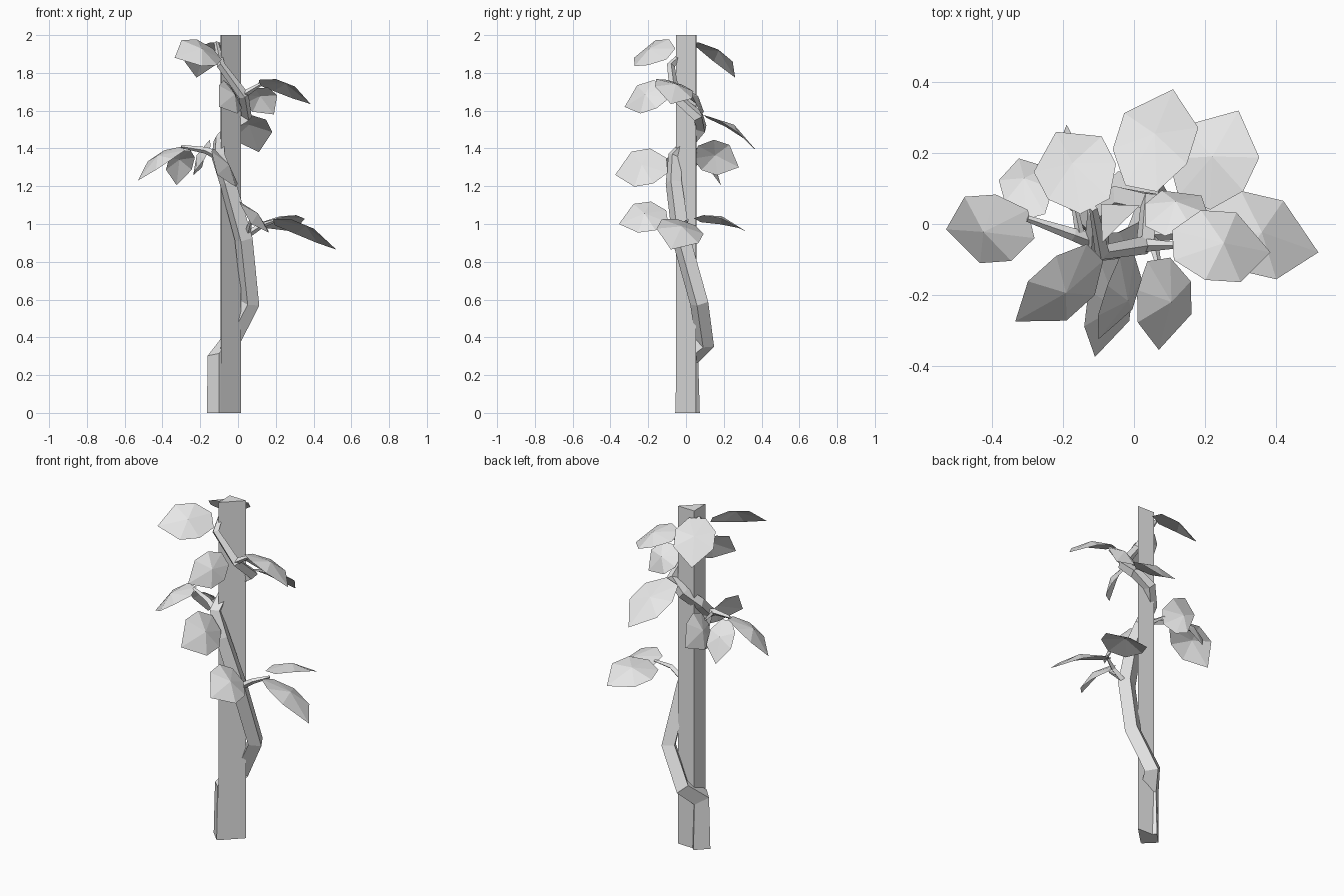
import bpy, bmesh, math
from mathutils import Vector

if "Cube" in bpy.data.objects:
    bpy.data.objects.remove(bpy.data.objects["Cube"])

mat = bpy.data.materials.new("light grey")
mat.diffuse_color = (0.8, 0.8, 0.8, 1)
mat.use_nodes = True
mat.node_tree.nodes["Principled BSDF"].inputs["Base Color"].default_value = mat.diffuse_color


def add(name, bm):
    me = bpy.data.meshes.new(name)
    bm.to_mesh(me)
    bm.free()
    me.materials.append(mat)
    ob = bpy.data.objects.new(name, me)
    bpy.context.collection.objects.link(ob)
    return ob


def loft(name, rings):
    bm = bmesh.new()
    vr = [[bm.verts.new(p) for p in r] for r in rings]
    n = len(vr[0])
    for a, b in zip(vr, vr[1:]):
        for i in range(n):
            j = (i + 1) % n
            bm.faces.new((a[i], a[j], b[j], b[i]))
    bm.faces.new(vr[0][::-1])
    bm.faces.new(vr[-1])
    bmesh.ops.recalc_face_normals(bm, faces=bm.faces)
    return add(name, bm)


def tube(name, pts, radii, sides=4):
    """Low-poly branch swept along a bent path."""
    pts = [Vector(p) for p in pts]
    dirs = [(b - a).normalized() for a, b in zip(pts, pts[1:])]
    tans = [dirs[0]] + [(a + b).normalized() for a, b in zip(dirs, dirs[1:])] + [dirs[-1]]
    u = Vector((1, 0, 0)) if abs(tans[0].x) < 0.8 else Vector((0, 0, 1))
    rings = []
    for p, t, r in zip(pts, tans, radii):
        u = (u - t * u.dot(t)).normalized()
        v = t.cross(u)
        rings.append([p + r * (math.cos(a) * u + math.sin(a) * v)
                      for a in (2 * math.pi * i / sides for i in range(sides))])
    return loft(name, rings)


OUTLINE = [(0, -.2), (.28, -.47), (.64, -.47), (1, 0), (.64, .47), (.28, .47), (0, .2)]


def leaf(name, base, tip, width, side=None):
    """Seven-sided leaf, arched along its length, fanned from a raised middle."""
    base, tip = Vector(base), Vector(tip)
    d = tip - base
    s = Vector(side) if side else Vector((d.y, -d.x, 0))
    s = (s - d * (s.dot(d) / d.length_squared)).normalized()
    n = s.cross(d).normalized()
    if n.z < 0:
        n = -n
    bm = bmesh.new()
    mid = bm.verts.new(base + d * .45 + n * .05)
    ring = [bm.verts.new(base + d * t + s * w * width + n * .1 * t * (1 - t))
            for t, w in OUTLINE]
    for a, b in zip(ring, ring[1:] + ring[:1]):
        f = bm.faces.new((mid, a, b))
        f.normal_update()
        if f.normal.dot(n) < 0:
            f.normal_flip()
    return add(name, bm)


# Three-sided post
tri = [(-.09, -.052), (.016, .052), (-.093, .056)]
loft("post", [[(x, y, z) for x, y in tri] for z in (0, 2)])

# Vine winding round the post
tube("vine",
     [(-.1, .008, 0), (-.1, .008, .29), (-.045, .1, .37), (.065, .07, .58),
      (.03, -.025, .92), (-.055, -.065, 1.22), (-.105, -.06, 1.36), (-.1, .02, 1.44),
      (-.04, .08, 1.51), (.045, .065, 1.57), (.03, -.06, 1.68), (-.09, -.08, 1.84),
      (-.115, .045, 1.96)],
     [.065, .062, .052, .05, .05, .045, .038, .036, .035, .033, .028, .022, .012])

# Side twigs
tube("lower_twig", [(.03, -.03, .93), (.12, -.03, .99), (.2, .01, 1.02)], [.02, .015, .008])
tube("lower_front_twig", [(.05, -.03, .95), (.07, -.12, 1.03)], [.016, .008])
tube("left_twig", [(-.09, -.06, 1.35), (-.17, -.03, 1.39), (-.3, .015, 1.41)], [.024, .018, .009])
tube("left_back_twig", [(-.15, -.04, 1.38), (-.17, .06, 1.38)], [.014, .008])
tube("upper_twig", [(.02, -.06, 1.68), (.12, -.06, 1.74)], [.02, .009])

# Leaves: base, tip, width, optional sideways direction
leaves = [
    ((.02, .1, 1.57), (.11, .38, 1.38), .23, (.93, -.3, .25)),
    ((.17, .06, 1.02), (.295, .32, .96), .25, (.9, -.43, .22)),
    ((.19, .0, 1.01), (.52, -.08, .865), .25, (0, -1, .3)),
    ((.11, -.06, 1.75), (.385, -.08, 1.635), .22, (0, -1, .35)),
    ((.06, -.02, 1.7), (.19, .08, 1.58), .18, (.15, -.084, .112)),
    ((.07, -.1, 1.04), (.07, -.355, 1.0), .23, (.7, 0, -.72)),
    ((-.07, -.1, 1.31), (-.11, -.375, 1.26), .24, (.55, 0, -.83)),
    ((-.11, -.08, 1.9), (-.335, -.275, 1.88), .22, (-.075, .14, .14)),
    ((-.11, .05, 1.96), (-.22, .26, 1.775), .23, None),
    ((-.29, .0, 1.4), (-.53, -.015, 1.23), .21, (0, 1, .4)),
    ((-.28, .02, 1.39), (-.325, .185, 1.205), .15, None),
    ((-.16, .05, 1.38), (-.19, .28, 1.3), .2, (.45, 0, 1)),
    ((-.02, -.09, 1.7), (-.1, -.325, 1.62), .19, (.5, 0, -.85)),
]
for i, args in enumerate(leaves):
    leaf(f"leaf_{i + 1}", *args)
